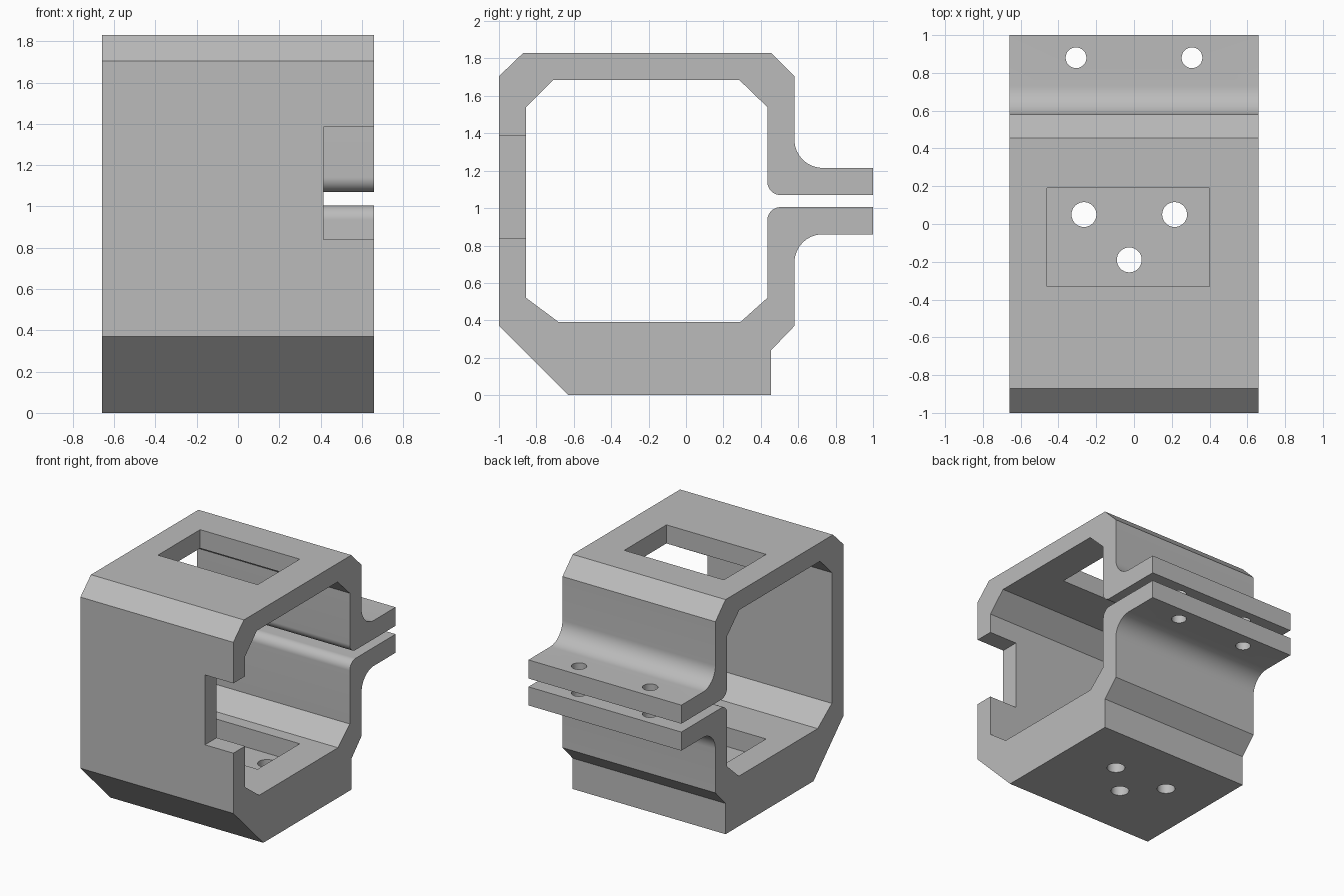
import bpy
import bmesh
from math import radians
from mathutils import Vector

if "Cube" in bpy.data.objects:
    bpy.data.objects.remove(bpy.data.objects["Cube"], do_unlink=True)

HALF_WIDTH = 0.66

grey = bpy.data.materials.new("light grey")
grey.use_nodes = True
grey.diffuse_color = (0.5, 0.5, 0.5, 1)
grey.node_tree.nodes["Principled BSDF"].inputs["Base Color"].default_value = (0.5, 0.5, 0.5, 1)


def make_object(name, bm):
    bmesh.ops.recalc_face_normals(bm, faces=bm.faces)
    mesh = bpy.data.meshes.new(name)
    bm.to_mesh(mesh)
    bm.free()
    mesh.materials.append(grey)
    obj = bpy.data.objects.new(name, mesh)
    bpy.context.collection.objects.link(obj)
    return obj


def rounded(points, steps=10):
    """Profile points (y, z, radius); right-angle corners with a radius become arcs."""
    result = []
    for i, (y, z, r) in enumerate(points):
        corner = Vector((y, z))
        if not r:
            result.append(corner)
            continue
        before = (Vector(points[i - 1][:2]) - corner).normalized() * r
        after = (Vector(points[(i + 1) % len(points)][:2]) - corner).normalized() * r
        centre = corner + before + after
        for k in range(steps + 1):
            spoke = (-after).lerp(-before, k / steps).normalized() * r
            result.append(centre + spoke)
    return result


def extrude_profile(name, points):
    bm = bmesh.new()
    verts = [bm.verts.new((-HALF_WIDTH, p.x, p.y)) for p in points]
    face = bm.faces.new(verts)
    moved = bmesh.ops.extrude_face_region(bm, geom=[face])["geom"]
    bmesh.ops.translate(bm, vec=(2 * HALF_WIDTH, 0, 0),
                        verts=[v for v in moved if isinstance(v, bmesh.types.BMVert)])
    return make_object(name, bm)


def box(name, low, high):
    bm = bmesh.new()
    bmesh.ops.create_cube(bm, size=1)
    low, high = Vector(low), Vector(high)
    for v in bm.verts:
        v.co = (low + high) / 2 + v.co * (high - low)
    return make_object(name, bm)


def drill(name, x, y, radius, low, high):
    bm = bmesh.new()
    bmesh.ops.create_cone(bm, cap_ends=True, segments=32, radius1=radius,
                          radius2=radius, depth=high - low)
    bmesh.ops.translate(bm, vec=(x, y, (low + high) / 2), verts=bm.verts)
    return make_object(name, bm)


# Clamp body: an open ring ending in two parallel flanges
outer = [(1, 1.215, 0), (0.58, 1.215, 0.15), (0.58, 1.705, 0), (0.455, 1.83, 0),
         (-0.87, 1.83, 0), (-1, 1.705, 0), (-1, 0.37, 0), (-0.63, 0, 0),
         (0.455, 0, 0), (0.455, 0.24, 0), (0.58, 0.37, 0), (0.58, 0.86, 0.15), (1, 0.86, 0)]
inner = [(1, 1.005, 0), (0.435, 1.005, 0.07), (0.435, 0.52, 0), (0.29, 0.39, 0),
         (-0.68, 0.39, 0), (-0.855, 0.52, 0), (-0.855, 1.54, 0), (-0.71, 1.685, 0),
         (0.285, 1.685, 0), (0.435, 1.54, 0), (0.435, 1.07, 0.07), (1, 1.07, 0)]
body = extrude_profile("clamp_body", rounded(outer + inner))

# Side notch, top window, floor pocket
cutters = [
    box("notch_cutter", (0.415, -1.1, 0.84), (0.8, -0.8, 1.385)),
    box("window_cutter", (-0.46, -0.33, 1.6), (0.4, 0.19, 1.9)),
    box("pocket_cutter", (-0.46, -0.33, 0.24), (0.4, 0.19, 0.5)),
]
# Floor screw holes and flange bolt holes
for x, y in ((-0.265, 0.05), (0.215, 0.05), (-0.025, -0.19)):
    cutters.append(drill("screw_hole_cutter", x, y, 0.066, -0.1, 0.3))
for x in (-0.307, 0.307):
    cutters.append(drill("bolt_hole_cutter", x, 0.88, 0.055, 0.8, 1.3))

bpy.ops.object.select_all(action="DESELECT")
bpy.context.view_layer.objects.active = body
body.select_set(True)
for cutter in cutters:
    cutter.hide_render = True
    cut = body.modifiers.new("cut", "BOOLEAN")
    cut.operation = "DIFFERENCE"
    cut.solver = "EXACT"
    cut.object = cutter
    bpy.ops.object.modifier_apply(modifier=cut.name)
    bpy.data.objects.remove(cutter, do_unlink=True)

bpy.ops.object.shade_smooth_by_angle(angle=radians(30))
